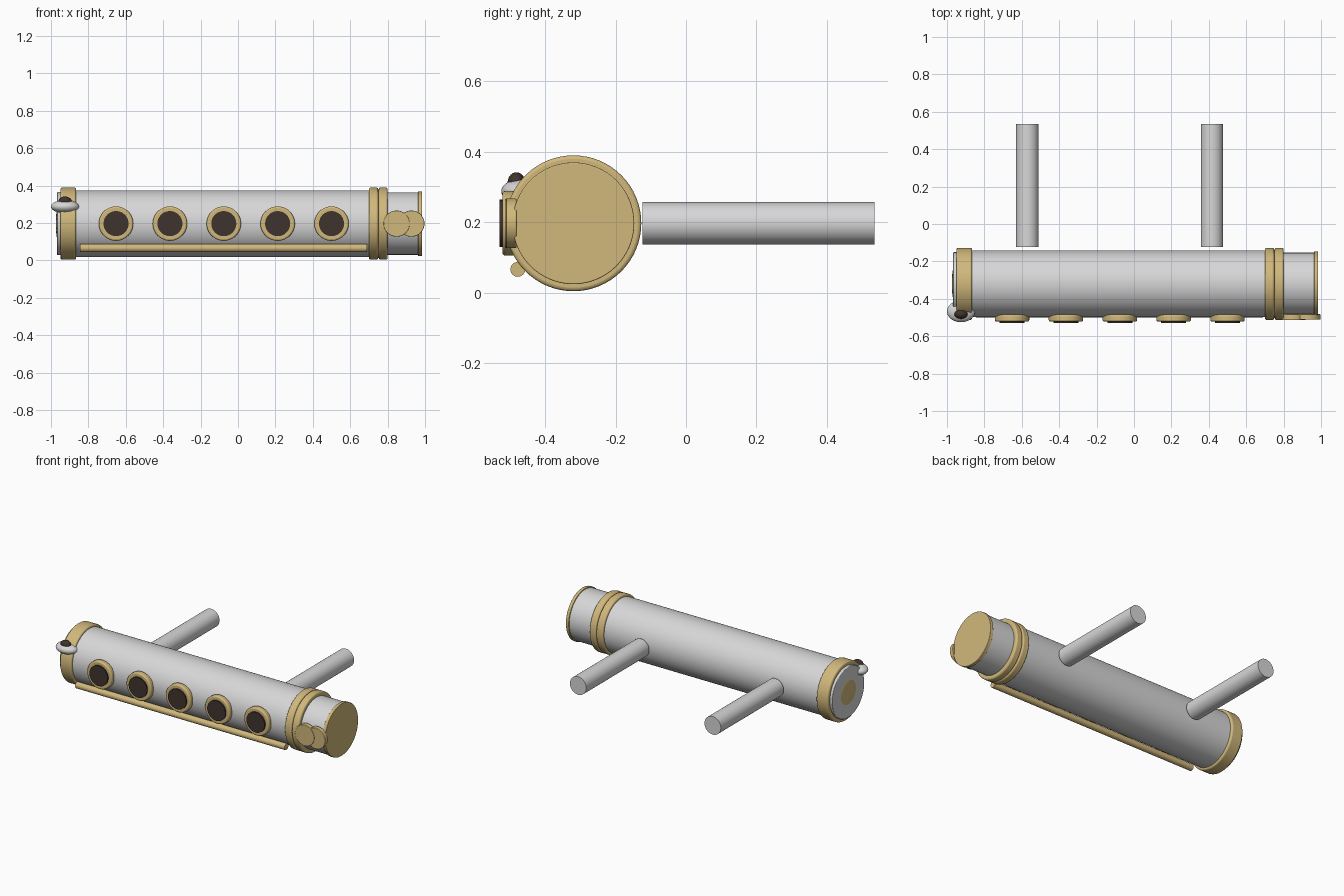
import bpy, math

if "Cube" in bpy.data.objects:
    bpy.data.objects.remove(bpy.data.objects["Cube"])

AY, AZ = -0.32, 0.197  # long axis of the tube


def material(name, rgb):
    m = bpy.data.materials.new(name)
    m.diffuse_color = (*rgb, 1)
    m.use_nodes = True
    m.node_tree.nodes["Principled BSDF"].inputs["Base Color"].default_value = m.diffuse_color
    return m


silver = material("silver", (0.68, 0.68, 0.69))
gold = material("gold", (0.64, 0.48, 0.20))
dark = material("dark brown", (0.05, 0.033, 0.026))


def finish(name, mat):
    o = bpy.context.object
    o.name = name
    o.data.materials.append(mat)
    bpy.ops.object.shade_smooth_by_angle(angle=math.radians(35))
    return o


def cylinder(name, mat, r, axis, lo, hi, a, b, bevel=0.0, sides=64):
    """Cylinder from lo to hi along x or y; a, b place its centre on the other two axes."""
    mid = (lo + hi) / 2
    loc, rot = ((mid, a, b), (0, math.pi / 2, 0)) if axis == "x" else ((a, mid, b), (math.pi / 2, 0, 0))
    bpy.ops.mesh.primitive_cylinder_add(vertices=sides, radius=r, depth=hi - lo, location=loc, rotation=rot)
    o = finish(name, mat)
    if bevel:
        m = o.modifiers.new("rounded_rim", "BEVEL")
        m.width, m.segments = bevel, 3
        m.limit_method = "ANGLE"
    return o


def ellipsoid(name, mat, loc, size):
    bpy.ops.mesh.primitive_uv_sphere_add(segments=40, ring_count=24, radius=1, location=loc)
    o = finish(name, mat)
    o.scale = size
    bpy.ops.object.shade_smooth()
    return o


# Main tube, narrower foot and end caps
cylinder("main_tube", silver, 0.178, "x", -0.94, 0.72, AY, AZ)
cylinder("foot_tube", silver, 0.167, "x", 0.70, 0.97, AY, AZ)
cylinder("foot_cap", gold, 0.173, "x", 0.963, 0.985, AY, AZ, 0.003)
cylinder("head_cap", silver, 0.169, "x", -0.967, -0.93, AY, AZ, 0.004)
ellipsoid("head_button", gold, (-0.963, AY, AZ), (0.011, 0.085, 0.085))

# Raised bands around the tube
for name, lo, hi in (("head_band", -0.95, -0.865), ("joint_band_inner", 0.70, 0.75),
                     ("joint_band_outer", 0.752, 0.80)):
    cylinder(name, gold, 0.193, "x", lo, hi, AY, AZ, 0.01)

# Row of keys with dark pads
for i in range(5):
    x = -0.652 + i * 0.288
    cylinder(f"key_cup_{i + 1}", gold, 0.092, "y", -0.522, -0.485, x, AZ, 0.009)
    cylinder(f"key_pad_{i + 1}", dark, 0.067, "y", -0.53, -0.50, x, AZ)

# Two overlapping foot keys
cylinder("foot_key_inner", gold, 0.070, "y", -0.514, -0.482, 0.848, AZ, 0.003)
cylinder("foot_key_outer", gold, 0.070, "y", -0.511, -0.482, 0.927, AZ, 0.003)

# Key rod below the keys
cylinder("key_rod", gold, 0.021, "x", -0.845, 0.69, -0.478, 0.066, sides=32)

# Mouth plate and blow hole
ellipsoid("mouth_plate", silver, (-0.925, -0.467, 0.288), (0.075, 0.058, 0.035))
ellipsoid("blow_hole", dark, (-0.925, -0.482, 0.312), (0.036, 0.025, 0.03))

# Two rear support posts
for name, x in (("left_post", -0.57), ("right_post", 0.417)):
    cylinder(name, silver, 0.06, "y", -0.124, 0.535, x, AZ, sides=48)
